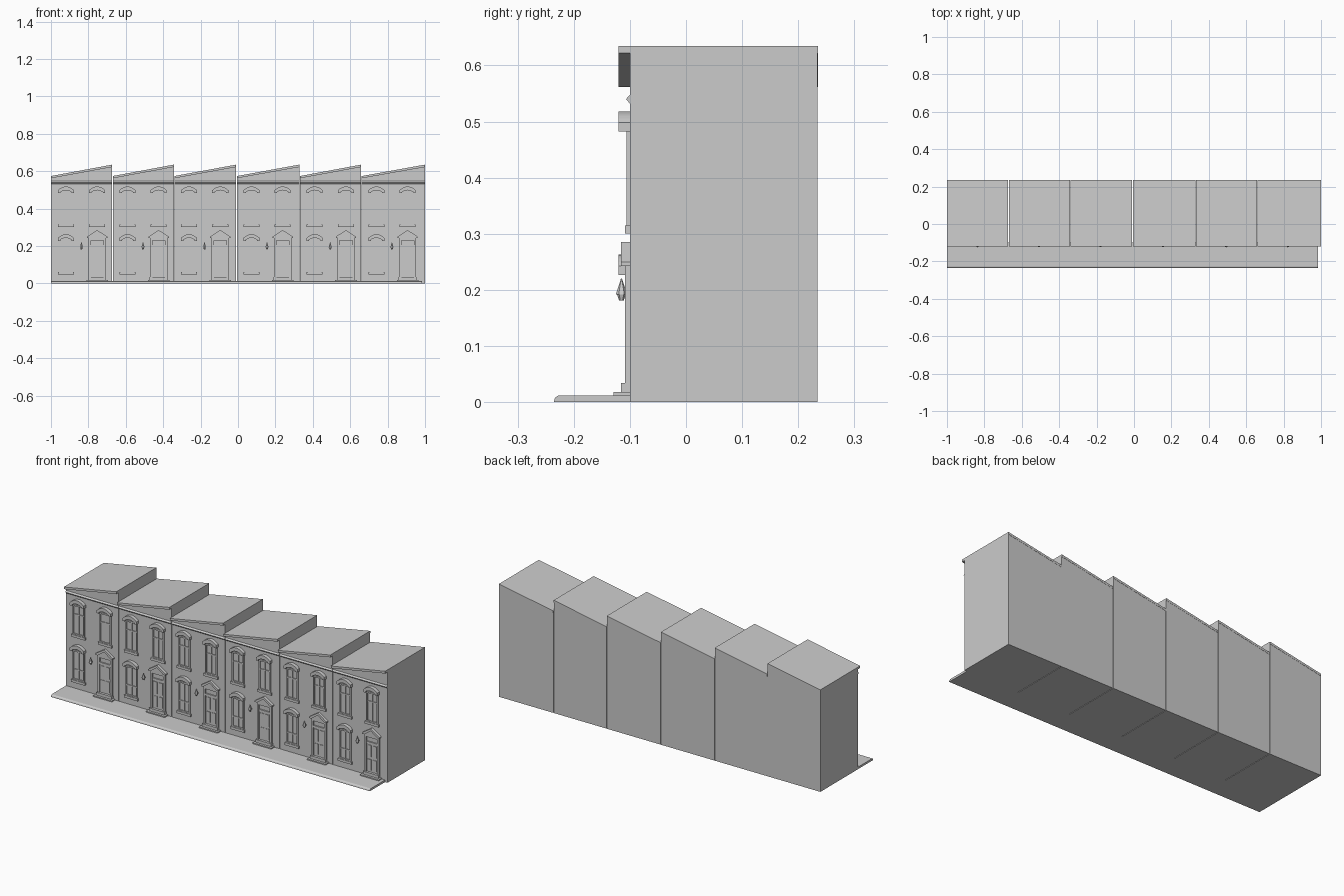
import bpy, bmesh, math
from mathutils import Matrix

if "Cube" in bpy.data.objects:
    bpy.data.objects.remove(bpy.data.objects["Cube"])

WALL = -0.10            # front wall plane
BACK = 0.235
EDGES = [-1.0, -0.671, -0.342, -0.008, 0.33, 0.66, 1.0]   # party wall positions
parts = {}


def part(name):
    return parts.setdefault(name, bmesh.new())


def prism(name, pts, y0, y1):
    """Extrude an (x, z) outline from y0 to y1."""
    bm = part(name)
    a = [bm.verts.new((x, y0, z)) for x, z in pts]
    b = [bm.verts.new((x, y1, z)) for x, z in pts]
    bm.faces.new(a)
    bm.faces.new(b[::-1])
    for i in range(len(pts)):
        j = (i + 1) % len(pts)
        bm.faces.new((a[j], a[i], b[i], b[j]))


def box(name, x0, x1, z0, z1, depth, back=WALL + 0.002):
    prism(name, [(x0, z0), (x1, z0), (x1, z1), (x0, z1)], WALL - depth, back)


def run(name, pts, x0, x1):
    """Extrude a (y, z) profile along x."""
    bm = part(name)
    a = [bm.verts.new((x0, y, z)) for y, z in pts]
    b = [bm.verts.new((x1, y, z)) for y, z in pts]
    bm.faces.new(a)
    bm.faces.new(b[::-1])
    for i in range(len(pts)):
        j = (i + 1) % len(pts)
        bm.faces.new((a[j], a[i], b[i], b[j]))


def cone(name, loc, r1, r2, h, sides=6):
    bmesh.ops.create_cone(part(name), cap_ends=True, segments=sides, radius1=r1,
                          radius2=r2, depth=h, matrix=Matrix.Translation(loc))


def hood(cx, z):
    """Segmental arch with short feet above a window."""
    def arc(half, base, rise, n=10):
        return [(cx + half * (2 * i / n - 1), base + rise * (1 - (2 * i / n - 1) ** 2))
                for i in range(n + 1)]
    outer = arc(0.043, z + 0.016, 0.020)
    inner = arc(0.030, z + 0.006, 0.010)
    pts = outer + [(cx + 0.043, z), (cx + 0.030, z)] + inner[::-1] + [(cx - 0.030, z), (cx - 0.043, z)]
    prism("window_hood", pts, WALL - 0.020, WALL + 0.002)


def window(cx, z0, z1, rail):
    w, t = 0.037, 0.008
    for s in (-1, 1):
        xs = sorted((cx + s * w, cx + s * (w - t)))
        box("window_frame", *xs, z0, z1, 0.006)
    box("window_frame", cx - w + t, cx + w - t, z1 - t, z1, 0.006)
    box("window_frame", cx - w + t, cx + w - t, z0, z0 + t, 0.006)
    box("window_bars", cx - w + t, cx + w - t, rail - 0.003, rail + 0.003, 0.004)
    box("window_bars", cx - 0.003, cx + 0.003, z0 + t, z1 - t, 0.004)
    box("window_sill", cx - 0.043, cx + 0.043, z0 - 0.013, z0 + 0.001, 0.009)
    hood(cx, z1 - 0.002)


def door(cx):
    for s in (-1, 1):
        xs = sorted((cx + s * 0.046, cx + s * 0.034))
        box("door_frame", *xs, 0.02, 0.243, 0.009)
        # door panels and plinth blocks
        for z0, z1 in ((0.045, 0.105), (0.12, 0.185)):
            xs = sorted((cx + s * 0.005, cx + s * 0.028))
            box("door_panels", *xs, z0, z1, 0.005)
    box("door_leaf", cx - 0.034, cx + 0.034, 0.02, 0.195, 0.002)
    box("door_transom", cx - 0.034, cx + 0.034, 0.192, 0.204, 0.007)
    box("door_lintel", cx - 0.046, cx + 0.046, 0.230, 0.243, 0.009)
    # pediment: filled triangle with raised raking mouldings
    prism("pediment", [(cx - 0.048, 0.243), (cx + 0.048, 0.243), (cx, 0.275)], WALL - 0.009, WALL + 0.002)
    prism("pediment_moulding", [(cx - 0.054, 0.243), (cx - 0.040, 0.243), (cx, 0.272),
                                (cx + 0.040, 0.243), (cx + 0.054, 0.243),
                                (cx + 0.054, 0.250), (cx, 0.285), (cx - 0.054, 0.250)],
          WALL - 0.016, WALL + 0.002)
    # steps
    box("door_step", cx - 0.058, cx + 0.058, 0.0, 0.018, 0.029)
    box("door_step", cx - 0.048, cx + 0.048, 0.017, 0.034, 0.016)


def lamp(x):
    y = WALL - 0.015
    cone("wall_lamp", (x, y, 0.206), 0.010, 0.001, 0.028)
    cone("wall_lamp", (x, y, 0.1865), 0.004, 0.008, 0.011)
    box("lamp_bracket", x - 0.002, x + 0.002, 0.188, 0.194, 0.016)


for x0, x1 in zip(EDGES, EDGES[1:]):
    g = 0.0015
    a, b = x0 + (g if x0 > -1 else 0), x1 - (g if x1 < 1 else 0)
    # house body with its shed-roof slope
    prism("house_walls", [(a, 0), (b, 0), (b, 0.624), (a, 0.562)], WALL, BACK - 0.001)
    prism("roof_slab", [(a, 0.562), (b, 0.622), (b, 0.635), (a, 0.574)], WALL - 0.020, BACK)
    run("string_course", [(WALL + 0.002, 0.530), (WALL - 0.007, 0.540), (WALL + 0.002, 0.550)], a, b)
    left, right = x0 + 0.080, x0 + 0.247
    window(left, 0.314, 0.484, 0.430)
    window(right, 0.314, 0.484, 0.430)
    window(left, 0.060, 0.229, 0.120)
    door(right)
    lamp(x0 + 0.163)

# pavement with a rounded kerb edge
kerb = [(-0.225 - 0.010 * math.sin(t), 0.002 + 0.010 * math.cos(t))
        for t in [i * math.pi / 8 for i in range(5)]]
run("pavement", [(WALL + 0.001, 0.0), (WALL + 0.001, 0.012)] + kerb + [(-0.235, 0.0)], -1.0, 0.985)

for name, bm in parts.items():
    bmesh.ops.recalc_face_normals(bm, faces=bm.faces)
    me = bpy.data.meshes.new(name)
    bm.to_mesh(me)
    bm.free()
    bpy.context.collection.objects.link(bpy.data.objects.new(name, me))
